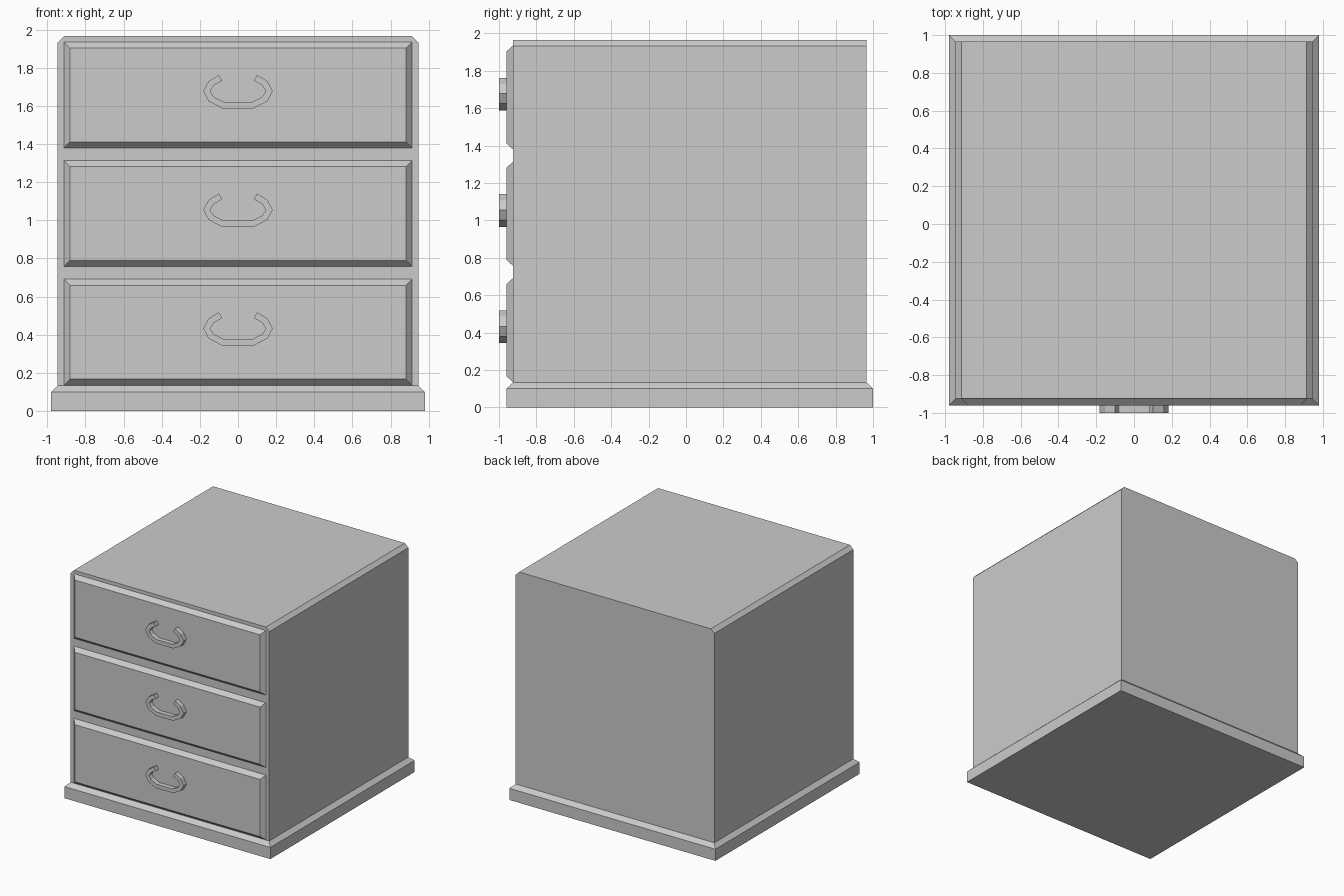
import bpy, bmesh
from mathutils import Vector

if "Cube" in bpy.data.objects:
    bpy.data.objects.remove(bpy.data.objects["Cube"])


def make_object(name, bm):
    bmesh.ops.recalc_face_normals(bm, faces=bm.faces[:])
    mesh = bpy.data.meshes.new(name)
    bm.to_mesh(mesh)
    bm.free()
    obj = bpy.data.objects.new(name, mesh)
    bpy.context.collection.objects.link(obj)
    return obj


def extrude_profile(name, points, y0, y1):
    """Prism along y from an (x, z) outline."""
    bm = bmesh.new()
    face = bm.faces.new([bm.verts.new((x, y0, z)) for x, z in points])
    new = bmesh.ops.extrude_face_region(bm, geom=[face])["geom"]
    verts = [v for v in new if isinstance(v, bmesh.types.BMVert)]
    bmesh.ops.translate(bm, verts=verts, vec=(0, y1 - y0, 0))
    return make_object(name, bm)


def stacked_rings(name, rings):
    """Closed solid through a stack of four-cornered rings."""
    bm = bmesh.new()
    loops = [[bm.verts.new(p) for p in ring] for ring in rings]
    for a, b in zip(loops, loops[1:]):
        for i in range(4):
            j = (i + 1) % 4
            bm.faces.new((a[i], a[j], b[j], b[i]))
    bm.faces.new(loops[0])
    bm.faces.new(loops[-1])
    return make_object(name, bm)


def ring_xy(x, y0, y1, z):
    return [(-x, y0, z), (x, y0, z), (x, y1, z), (-x, y1, z)]


def ring_xz(x, z0, z1, y):
    return [(-x, y, z0), (x, y, z0), (x, y, z1), (-x, y, z1)]


# Plinth with a chamfered top edge
stacked_rings("plinth", [ring_xy(0.98, -0.96, 1.0, 0.0),
                         ring_xy(0.98, -0.96, 1.0, 0.10),
                         ring_xy(0.945, -0.925, 0.965, 0.133)])

# Cabinet body, chamfered along its two top side edges
extrude_profile("cabinet_body",
                [(-0.945, 0.133), (0.945, 0.133), (0.945, 1.933),
                 (0.913, 1.965), (-0.913, 1.965), (-0.945, 1.933)],
                -0.925, 0.965)

# Half outlines of the handle, from the open tip down to the bottom
outer = [(-0.10, 0.383), (-0.154, 0.350), (-0.182, 0.298),
         (-0.154, 0.245), (-0.082, 0.208)]
inner = [(-0.083, 0.353), (-0.126, 0.329), (-0.146, 0.296),
         (-0.126, 0.267), (-0.075, 0.242)]


def mirrored(half):
    return half + [(-x, z) for x, z in reversed(half)]


handle_outline = mirrored(outer) + mirrored(inner)[::-1]

# Three bevelled drawer fronts, each with a handle
for i, label in enumerate(("bottom", "middle", "top")):
    z = 0.135 + 0.622 * i
    stacked_rings(f"{label}_drawer_front",
                  [ring_xz(0.913, z, z + 0.556, -0.925),
                   ring_xz(0.881, z + 0.032, z + 0.524, -0.96)])
    extrude_profile(f"{label}_handle",
                    [(x, h + z) for x, h in handle_outline], -1.0, -0.96)
